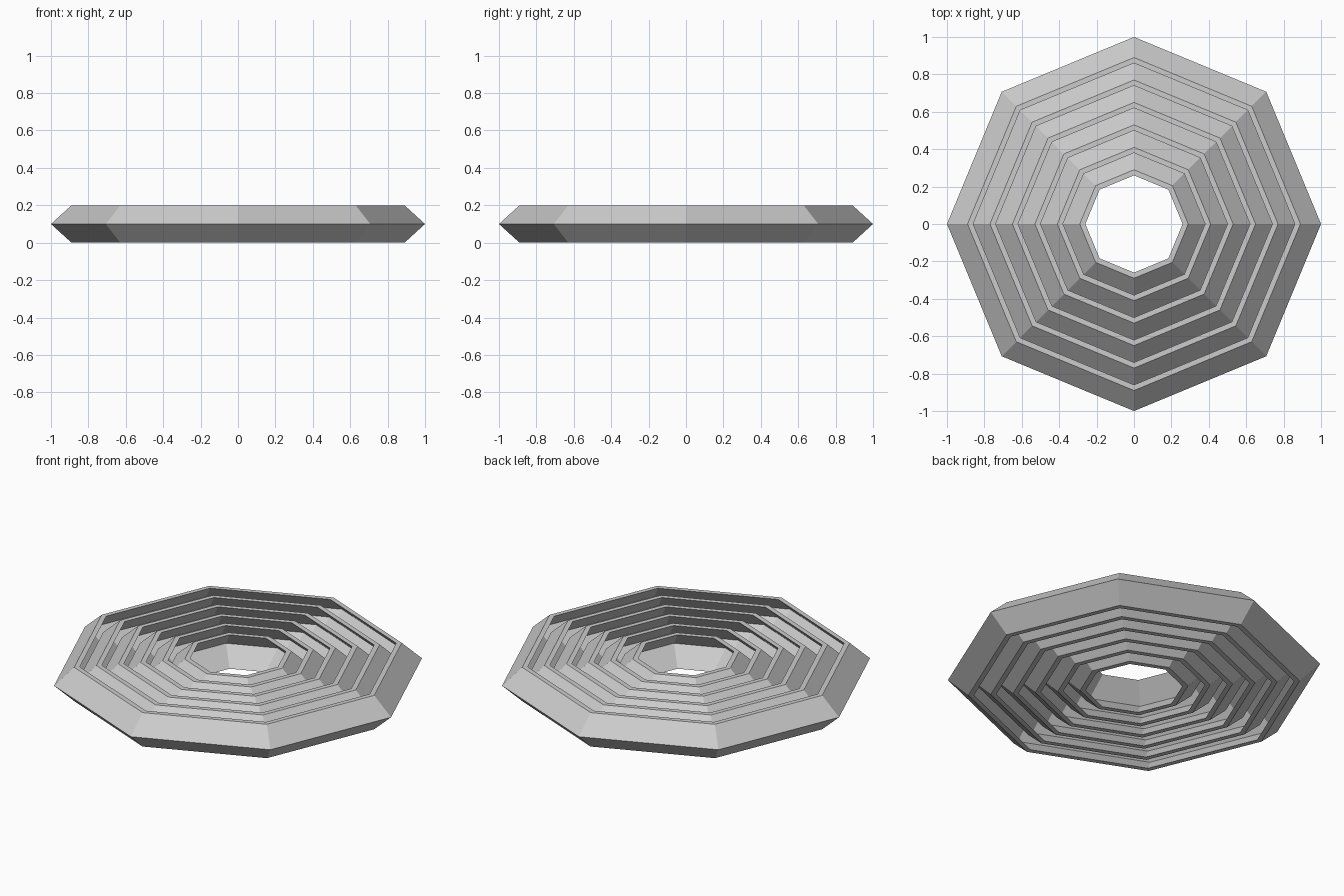
import bpy
import bmesh
from math import tau
from mathutils import Vector

cube = bpy.data.objects.get("Cube")
if cube:
    bpy.data.objects.remove(cube, do_unlink=True)

SIDES, RINGS, PITCH = 8, 6, 0.12
HALF, SLOPE, WALL = 0.1, 0.11, 0.03

grey = bpy.data.materials.new("plain grey")
grey.use_nodes = True
colour = (0.6, 0.6, 0.6, 1)
grey.diffuse_color = colour
grey.node_tree.nodes["Principled BSDF"].inputs["Base Color"].default_value = colour


def chevron_ring(name, radius):
    """Eight-sided ring whose V-shaped section points outwards."""
    bm = bmesh.new()
    outer = [(radius - SLOPE, 0), (radius, HALF), (radius - SLOPE, 2 * HALF)]
    inner = [(r - WALL, z) for r, z in reversed(outer)]
    verts = [bm.verts.new((r, 0, z)) for r, z in outer + inner]
    edges = [bm.edges.new((a, b)) for a, b in zip(verts, verts[1:] + verts[:1])]
    # Sweep the section round the vertical axis and close the seam
    bmesh.ops.spin(bm, geom=verts + edges, cent=Vector(), axis=(0, 0, 1),
                   angle=tau, steps=SIDES, use_merge=False)
    bmesh.ops.remove_doubles(bm, verts=bm.verts[:], dist=0.0005)
    bmesh.ops.recalc_face_normals(bm, faces=bm.faces[:])
    mesh = bpy.data.meshes.new(name)
    bm.to_mesh(mesh)
    bm.free()
    mesh.materials.append(grey)
    ring = bpy.data.objects.new(name, mesh)
    bpy.context.collection.objects.link(ring)


# Nested rings, from the outside in
for i in range(RINGS):
    chevron_ring(f"ring_{i + 1}", 1 - PITCH * i)
